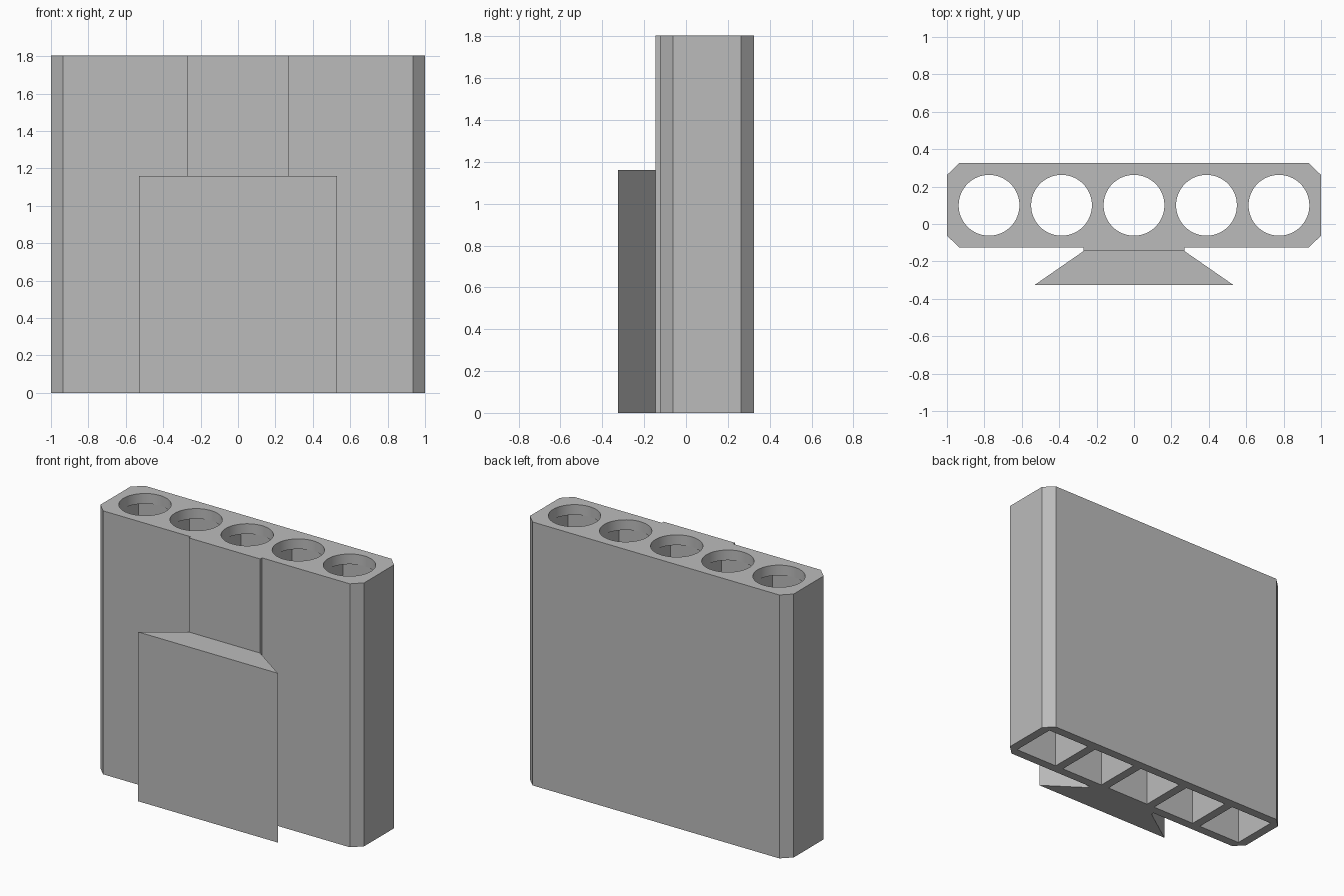
import bpy
import bmesh
import math

cube = bpy.data.objects.get("Cube")
if cube:
    bpy.data.objects.remove(cube, do_unlink=True)

HEIGHT = 1.805
RAIL_HEIGHT = 1.16
HOLE_Y = 0.1
HOLE_R = 0.163
PITCH = 0.3875
COLLAR = 0.07

grey = bpy.data.materials.new("plain grey")
grey.use_nodes = True
color = (0.5, 0.5, 0.5, 1)
grey.diffuse_color = color
grey.node_tree.nodes["Principled BSDF"].inputs["Base Color"].default_value = color


def prism(name, half, z0, z1):
    """Mirror a half profile across x = 0 and extrude it upward."""
    points = half + [(-x, y) for x, y in reversed(half)]
    bm = bmesh.new()
    face = bm.faces.new([bm.verts.new((x, y, z0)) for x, y in points])
    top = bmesh.ops.extrude_face_region(bm, geom=[face])
    verts = [v for v in top["geom"] if isinstance(v, bmesh.types.BMVert)]
    bmesh.ops.translate(bm, verts=verts, vec=(0, 0, z1 - z0))
    bmesh.ops.recalc_face_normals(bm, faces=bm.faces)
    mesh = bpy.data.meshes.new(name)
    bm.to_mesh(mesh)
    bm.free()
    obj = bpy.data.objects.new(name, mesh)
    bpy.context.collection.objects.link(obj)
    mesh.materials.append(grey)
    return obj


def cut(target, cutter):
    """Subtract a cutter and discard it."""
    cutter.data.materials.append(grey)
    cutter.hide_render = True
    mod = target.modifiers.new("cut", "BOOLEAN")
    mod.operation = "DIFFERENCE"
    mod.solver = "EXACT"
    mod.object = cutter
    bpy.context.view_layer.objects.active = target
    bpy.ops.object.modifier_apply(modifier=mod.name)
    bpy.data.objects.remove(cutter, do_unlink=True)


# Chamfered body with a shallow raised strip on its front
body = prism("holder_body", [
    (0.27, -0.145), (0.27, -0.125), (0.935, -0.125), (1, -0.062),
    (1, 0.262), (0.935, 0.325)], 0, HEIGHT)

# Five bays: square from below, round at the top collar
for i in range(-2, 3):
    depth = HEIGHT - COLLAR + 0.1
    bpy.ops.mesh.primitive_cube_add(
        size=1, location=(i * PITCH, HOLE_Y, depth / 2 - 0.1))
    bay = bpy.context.object
    bay.scale = (2 * HOLE_R, 2 * HOLE_R, depth)
    cut(body, bay)
    bpy.ops.mesh.primitive_cylinder_add(
        vertices=64, radius=HOLE_R - 0.0005, depth=0.4,
        location=(i * PITCH, HOLE_Y, HEIGHT))
    cut(body, bpy.context.object)

# Dovetail mounting rail
rail = prism("dovetail_rail", [(0.53, -0.325), (0.27, -0.145)], 0, RAIL_HEIGHT)

# Smooth the round collars, keep every other edge crisp
bpy.ops.object.select_all(action="DESELECT")
body.select_set(True)
bpy.context.view_layer.objects.active = body
bpy.ops.object.shade_smooth_by_angle(angle=math.radians(30))
